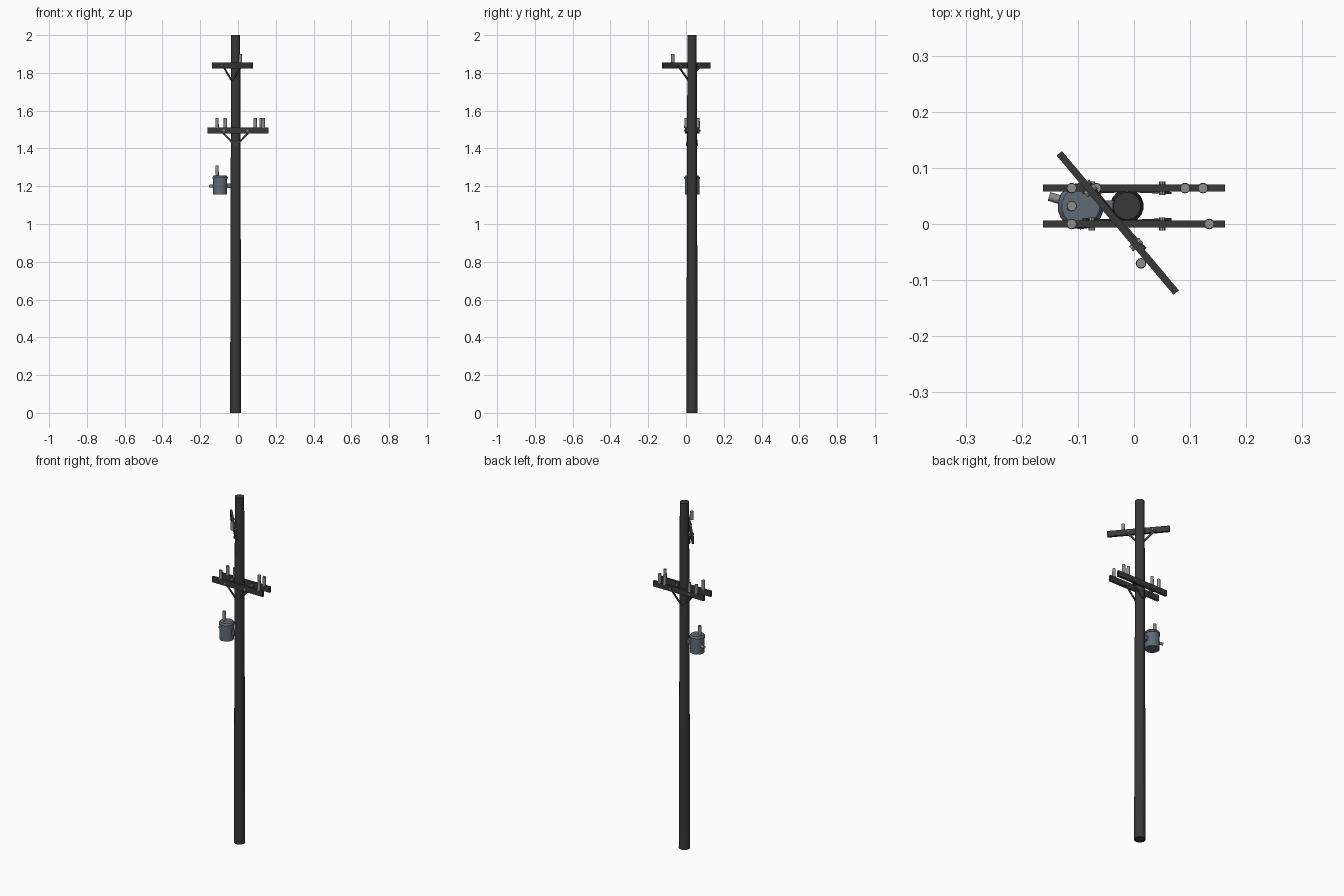
import bpy, math
from mathutils import Vector, Matrix

if "Cube" in bpy.data.objects:
    bpy.data.objects.remove(bpy.data.objects["Cube"])


def material(name, rgb):
    m = bpy.data.materials.new(name)
    m.diffuse_color = (*rgb, 1)
    m.use_nodes = True
    m.node_tree.nodes["Principled BSDF"].inputs["Base Color"].default_value = m.diffuse_color
    return m


WOOD = material("dark_wood", (0.04, 0.04, 0.039))
METAL = material("dark_metal", (0.05, 0.05, 0.05))
TANK = material("blue_grey_steel", (0.115, 0.145, 0.18))
CERAMIC = material("grey_ceramic", (0.27, 0.27, 0.26))
POLE = Vector((-0.0125, 0.032, 0))


def finish(name, mat):
    o = bpy.context.object
    o.name = name
    o.data.materials.append(mat)
    return o


def rod(name, a, b, r1, r2, sides, mat, smooth=True):
    """Cylinder or cone running from a to b."""
    a, b = Vector(a), Vector(b)
    bpy.ops.mesh.primitive_cone_add(vertices=sides, radius1=r1, radius2=r2, depth=(b - a).length,
                                    location=(a + b) / 2,
                                    rotation=(b - a).to_track_quat('Z', 'Y').to_euler())
    if smooth:
        bpy.ops.object.shade_smooth_by_angle(angle=math.radians(40))
    return finish(name, mat)


def bar(name, a, b, width, thick, mat):
    """Rectangular bar from a to b; the thin side faces local y."""
    a, b = Vector(a), Vector(b)
    x = (b - a).normalized()
    z = Vector((0, 0, 1))
    y = z.cross(x).normalized()
    z = x.cross(y)
    bpy.ops.mesh.primitive_cube_add(size=1)
    o = finish(name, mat)
    rot = Matrix((x, y, z)).transposed().to_4x4()
    o.matrix_world = (Matrix.Translation((a + b) / 2) @ rot
                      @ Matrix.Diagonal(((b - a).length, thick, width, 1)))
    return o


def crossarm(name, z, angle):
    """Arm, V braces and bolts in a frame centred on the pole, then turned."""
    turn = Matrix.Translation(POLE + Vector((0, 0, z))) @ Matrix.Rotation(math.radians(angle), 4, 'Z')

    def p(x, y, h):
        return turn @ Vector((x, y, h))
    # angle 180 flips the frame, so the long end swaps sides
    off = -0.0125 if angle == 180 else 0.0125
    bar(name, p(off - 0.162, -0.032, 0), p(off + 0.162, -0.032, 0), 0.032, 0.0125, WOOD)
    for s in (-1, 1):
        bar(name + "_brace", p(s * 0.076, -0.0235, -0.003), p(s * 0.004, -0.0265, -0.078),
            0.010, 0.004, METAL)
        rod(name + "_bolt", p(s * 0.063, -0.02, 0), p(s * 0.063, -0.0435, 0), 0.006, 0.006, 8, CERAMIC)
    rod(name + "_brace_bolt", p(0, -0.02, -0.075), p(0, -0.031, -0.075), 0.006, 0.006, 8, METAL)


def insulator(x, y, z0, z1):
    rod("insulator", (x, y, z0), (x, y, z1), 0.0095, 0.0085, 12, CERAMIC)


# Tapered pole
rod("pole", POLE, POLE + Vector((0, 0, 2)), 0.030, 0.0245, 18, WOOD)

# Double crossarm and the turned upper crossarm
crossarm("front_crossarm", 1.495, 0)
crossarm("back_crossarm", 1.495, 180)
crossarm("upper_crossarm", 1.84, -50)

# Insulators
for x, y in ((-0.111, 0), (0.134, 0), (-0.111, 0.064), (-0.067, 0.064), (0.091, 0.064), (0.123, 0.064)):
    insulator(x, y, 1.508, 1.56)
insulator(0.0125, -0.07, 1.852, 1.90)

# Transformer tank with lid, rim and bushings
C = Vector((-0.095, 0.032, 0))
for name, z0, z1, r0, r1 in (("transformer_tank", 1.156, 1.242, 0.0385, 0.0385),
                             ("tank_rim", 1.24, 1.248, 0.0415, 0.0415),
                             ("tank_lid", 1.248, 1.257, 0.0405, 0.034)):
    rod(name, C + Vector((0, 0, z0)), C + Vector((0, 0, z1)), r0, r1, 18, TANK)
insulator(-0.111, 0.032, 1.25, 1.31)
d = Vector((-0.956, 0.294, 0))
rod("side_bushing", C + Vector((0, 0, 1.2)) + d * 0.034, C + Vector((0, 0, 1.2)) + d * 0.059,
    0.008, 0.008, 12, CERAMIC)

# Bracket holding the tank to the pole
bar("tank_bracket", (-0.062, 0.032, 1.202), (-0.035, 0.032, 1.202), 0.025, 0.02, TANK)
